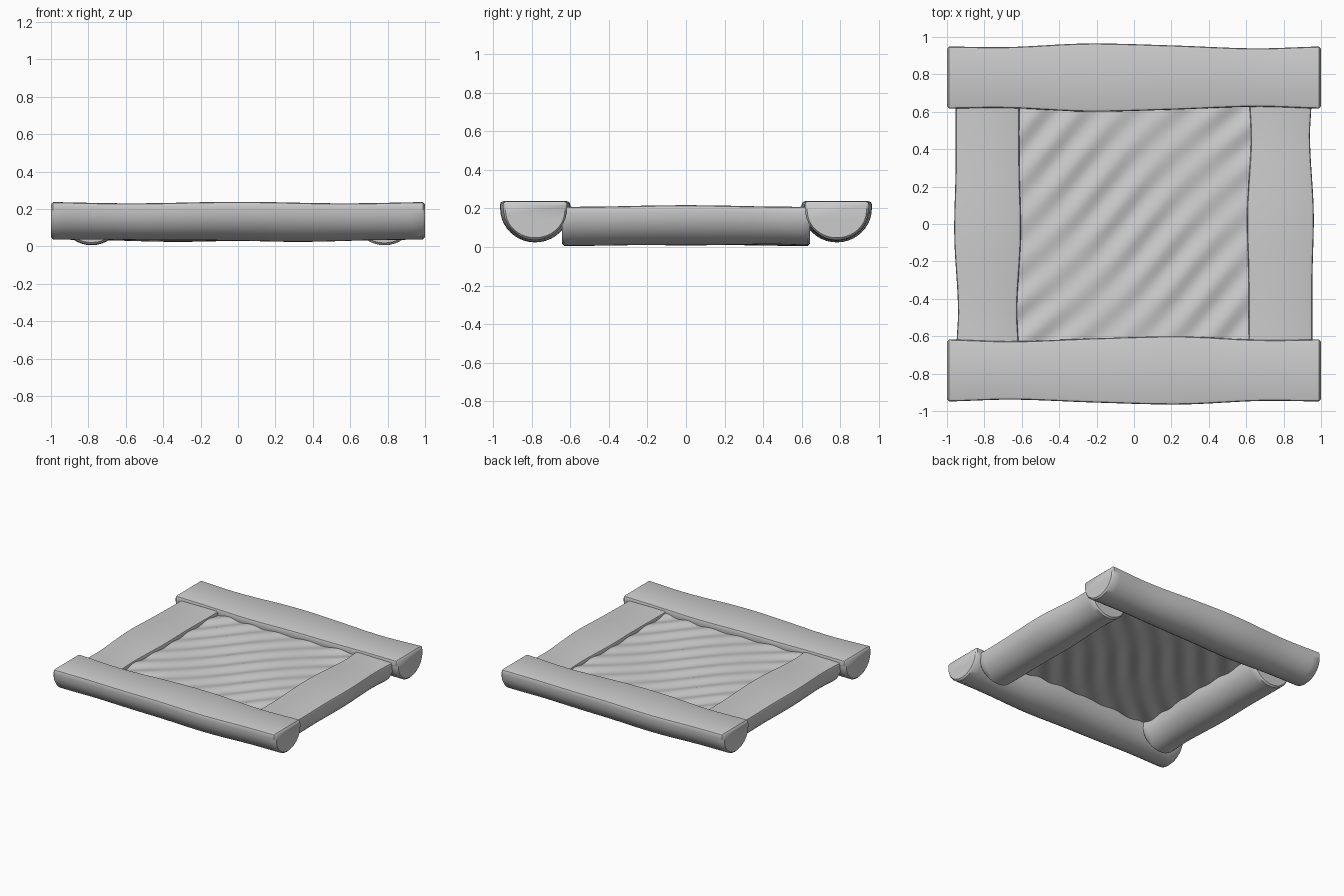
import bpy, bmesh, math

if "Cube" in bpy.data.objects:
    bpy.data.objects.remove(bpy.data.objects["Cube"])


def smooth_lookup(keys, t):
    """Catmull-Rom through (position, value) keys."""
    for i in range(len(keys) - 1):
        if t <= keys[i + 1][0] or i == len(keys) - 2:
            p0 = keys[max(i - 1, 0)][1]
            p1, p2 = keys[i][1], keys[i + 1][1]
            p3 = keys[min(i + 2, len(keys) - 1)][1]
            u = (t - keys[i][0]) / (keys[i + 1][0] - keys[i][0])
            return 0.5 * (2 * p1 + (p2 - p0) * u + (2 * p0 - 5 * p1 + 4 * p2 - p3) * u * u
                          + (3 * p1 - p0 - 3 * p2 + p3) * u ** 3)


def finish(name, bm):
    mesh = bpy.data.meshes.new(name)
    bm.to_mesh(mesh)
    bm.free()
    obj = bpy.data.objects.new(name, mesh)
    bpy.context.collection.objects.link(obj)
    bpy.ops.object.select_all(action='DESELECT')
    obj.select_set(True)
    bpy.context.view_layer.objects.active = obj
    bpy.ops.object.shade_smooth_by_angle(angle=math.radians(40))
    return obj


def half_log(name, half_len, top, widths, turn):
    """Split log along local x, flat side up, on the -y side, turned about z."""
    bm = bmesh.new()
    e, steps = 0.012, 32
    stations = [(-half_len, e)]
    stations += [(-half_len + e + (2 * half_len - 2 * e) * i / steps, 0) for i in range(steps + 1)]
    stations += [(half_len, e)]
    rings = []
    for x, inset in stations:
        hw = smooth_lookup(widths, x / half_len)
        z_top = top + 0.004 * math.sin(5.5 * x + 1.6) - inset
        depth = 0.203 + 0.6 * (hw - 0.17) - 2 * inset
        hw -= inset
        straight = 0.035
        # rounded rim, short straight side, then the bark arc
        pts = [(hw - 0.015, 0), (hw - 0.004, -0.004), (hw, -0.015)]
        for i in range(21):
            a = math.pi * i / 20
            pts.append((hw * math.cos(a), -straight - (depth - straight) * math.sin(a)))
        pts += [(-hw, -0.015), (-hw + 0.004, -0.004), (-hw + 0.015, 0)]
        rings.append([bm.verts.new((x, -0.783 + y, z_top + z)) for y, z in pts])
    n = len(rings[0])
    for a, b in zip(rings, rings[1:]):
        for i in range(n):
            bm.faces.new((a[i], a[(i + 1) % n], b[(i + 1) % n], b[i]))
    bm.faces.new(rings[0])
    bm.faces.new(rings[-1])
    bmesh.ops.recalc_face_normals(bm, faces=bm.faces)
    obj = finish(name, bm)
    obj.rotation_euler.z = turn
    return obj


# long logs lie across the front and back
LONG = [(-1, .166), (-.65, .156), (-.2, .172), (.25, .182), (.68, .163), (1, .166)]
half_log("front_log", 1.0, 0.234, LONG, 0)
half_log("back_log", 1.0, 0.234, LONG, math.pi)

# short logs sit slightly lower, between the long ones
SHORT = [(-1, .17), (-.45, .171), (.1, .178), (.7, .158), (1, .166)]
half_log("right_log", 0.645, 0.213, SHORT, math.pi / 2)
half_log("left_log", 0.645, 0.213, SHORT, -math.pi / 2)

# rippled sheet filling the frame, crests running diagonally
bm = bmesh.new()
bmesh.ops.create_grid(bm, x_segments=80, y_segments=80, size=0.68)
for v in bm.verts:
    across = (v.co.x - v.co.y) / math.sqrt(2)
    along = (v.co.x + v.co.y) / math.sqrt(2)
    v.co.z = 0.188 + 0.009 * math.sin(38 * across + 0.8 * math.sin(5 * along)) * (0.75 + 0.25 * math.cos(7 * along))
finish("rippled_panel", bm)
